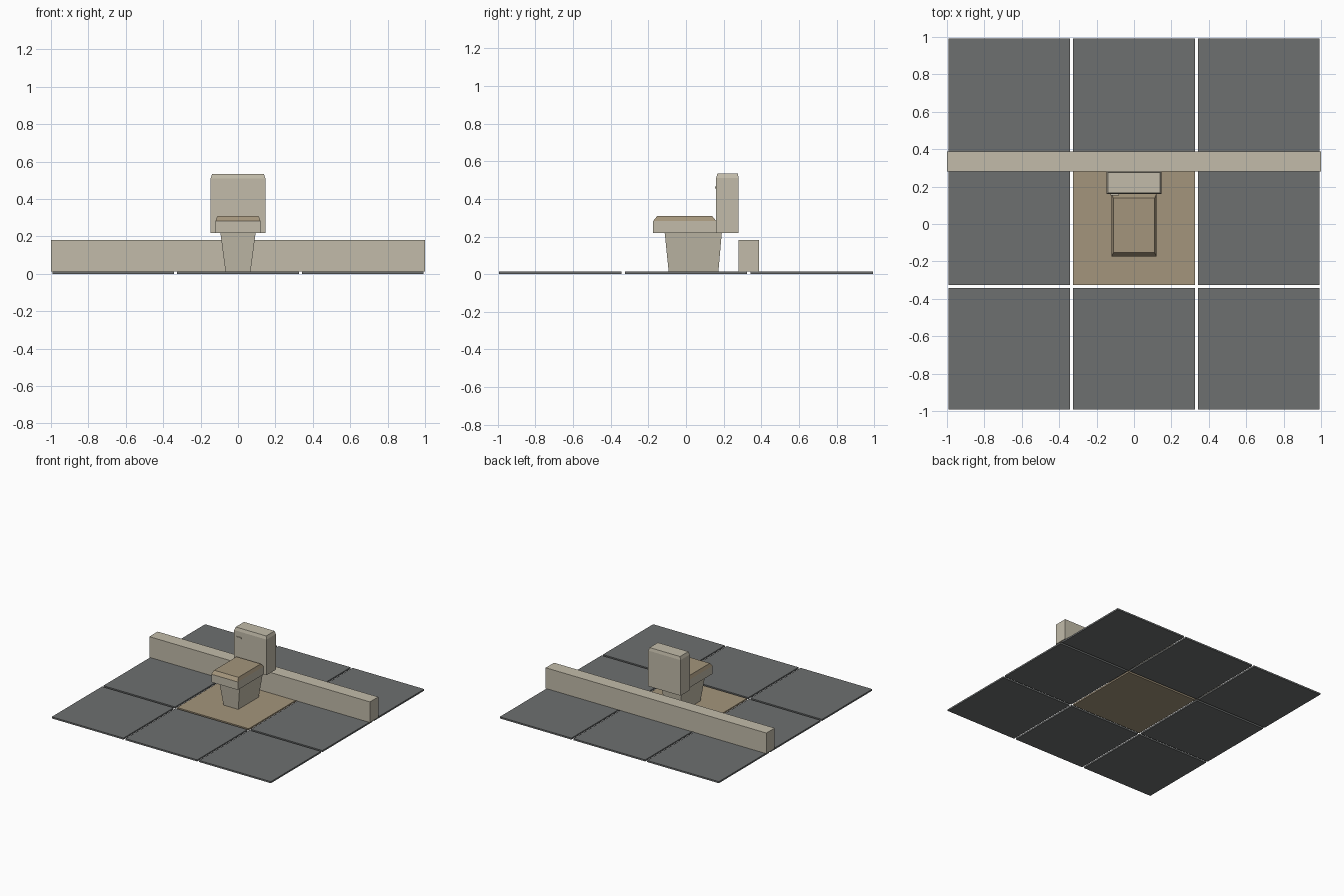
import bpy

if "Cube" in bpy.data.objects:
    bpy.data.objects.remove(bpy.data.objects["Cube"])


def material(name, rgb):
    m = bpy.data.materials.new(name)
    m.diffuse_color = (*rgb, 1.0)
    m.use_nodes = True
    m.node_tree.nodes["Principled BSDF"].inputs["Base Color"].default_value = m.diffuse_color
    return m


slate = material("slate_grey", (0.155, 0.163, 0.163))
tan = material("warm_tan", (0.37, 0.30, 0.20))
cream = material("stone_cream", (0.54, 0.50, 0.40))


def loft(name, mat, *rings):
    """Solid through stacked rectangles, each (x0, x1, y0, y1, z)."""
    verts, faces = [], []
    for x0, x1, y0, y1, z in rings:
        verts += [(x0, y0, z), (x1, y0, z), (x1, y1, z), (x0, y1, z)]
    for r in range(len(rings) - 1):
        b = r * 4
        for i in range(4):
            j = (i + 1) % 4
            faces.append((b + i, b + j, b + 4 + j, b + 4 + i))
    t = len(verts) - 4
    faces += [(3, 2, 1, 0), (t, t + 1, t + 2, t + 3)]
    mesh = bpy.data.meshes.new(name)
    mesh.from_pydata(verts, [], faces)
    mesh.materials.append(mat)
    ob = bpy.data.objects.new(name, mesh)
    bpy.context.collection.objects.link(ob)
    return ob


# Floor: 3 x 3 tiles with open joints, the centre one tan
FLOOR = 0.013
pitch, half = 0.668, 0.325
for row in (-1, 0, 1):
    for col in (-1, 0, 1):
        cx, cy = col * pitch, row * pitch
        loft("floor_tile", tan if row == col == 0 else slate,
             *[(cx - half, cx + half, cy - half, cy + half, z) for z in (0, FLOOR)])

# Low wall behind the fixture
loft("low_wall", cream, *[(-1, 1, 0.28, 0.388, z) for z in (FLOOR, 0.182)])

# Tapered pedestal, rim, and sloped seat lid
loft("pedestal", cream,
     (-0.067, 0.067, -0.092, 0.172, FLOOR), (-0.094, 0.094, -0.113, 0.19, 0.218))
loft("bowl_rim", cream,
     *[(-0.12, 0.12, -0.174, 0.165, z) for z in (0.218, 0.283)])
loft("seat_lid", tan,
     (-0.12, 0.12, -0.174, 0.16, 0.283), (-0.11, 0.11, -0.152, 0.138, 0.31))

# Water tank with a bevelled top
loft("tank", cream,
     (-0.147, 0.147, 0.16, 0.28, 0.218), (-0.147, 0.147, 0.16, 0.28, 0.51),
     (-0.138, 0.138, 0.167, 0.275, 0.535))

# Flush lever on the tank front
loft("flush_lever", cream,
     *[(-0.125, -0.08, 0.153, 0.162, z) for z in (0.455, 0.466)])
